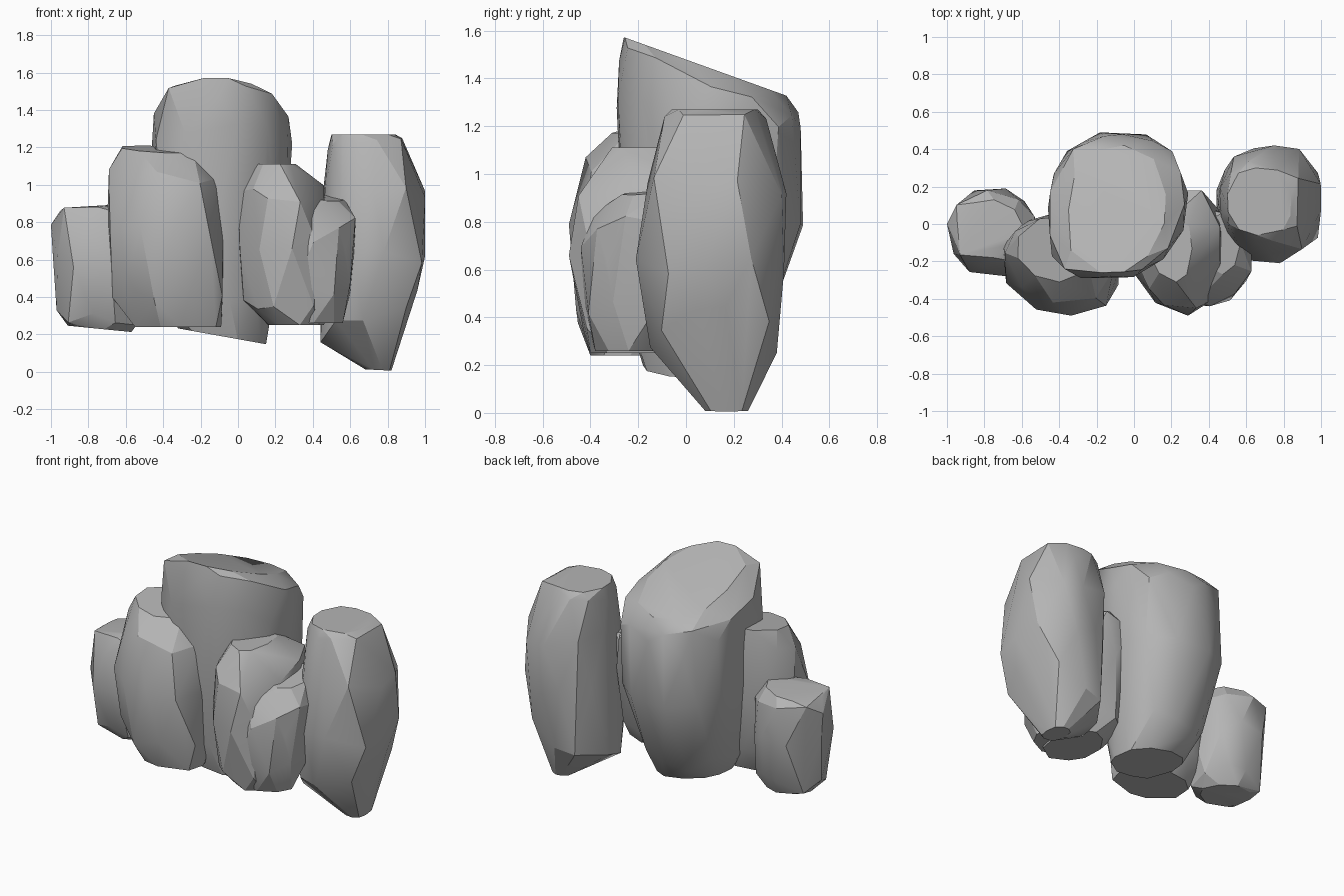
import bpy
import bmesh
import math
import random

cube = bpy.data.objects.get("Cube")
if cube:
    bpy.data.objects.remove(cube, do_unlink=True)

stone = bpy.data.materials.new("grey stone")
stone.use_nodes = True
GREY = (0.46, 0.46, 0.46, 1)
stone.diffuse_color = GREY
stone.node_tree.nodes["Principled BSDF"].inputs["Base Color"].default_value = GREY


def outline(rng, sides, phase, corners):
    """Irregular polygon in the -1..1 square.

    Corners gives the squareness of each quadrant, in the order
    back left-hand, back right-hand, front right-hand, front left-hand
    (as drawn in plan): 1 cuts the corner straight, 2 rounds it.
    """
    back_pos, back_neg, front_neg, front_pos = corners
    pts = []
    for i in range(sides):
        a = math.tau * (i + phase + rng.uniform(-0.2, 0.2)) / sides
        c, s = math.cos(a), math.sin(a)
        if s > 0:
            p = back_pos if c > 0 else back_neg
        else:
            p = front_pos if c > 0 else front_neg
        r = (abs(c) ** p + abs(s) ** p) ** (-1 / p)
        pts.append((r * c, r * s))
    fitted = []
    for axis in zip(*pts):
        lo, hi = min(axis), max(axis)
        fitted.append([2 * (v - lo) / (hi - lo) - 1 for v in axis])
    return zip(*fitted)


def rock(name, seed, sides, corners, rings):
    """Faceted boulder: hull of tilted rings (z, x0, x1, y0, y1, slope_x, slope_y)."""
    rng = random.Random(seed)
    bm = bmesh.new()
    for k, (z, x0, x1, y0, y1, *slopes) in enumerate(rings):
        slope_x, slope_y = slopes or (0, 0)
        middle = 0 < k < len(rings) - 1
        for u, v in outline(rng, sides, k / 2, corners):
            dx, dy = u * (x1 - x0) / 2, v * (y1 - y0) / 2
            chip = rng.uniform(-0.05, 0.05) if middle else 0
            bm.verts.new(((x0 + x1) / 2 + dx, (y0 + y1) / 2 + dy,
                          z + slope_x * dx + slope_y * dy + chip))
    hull = bmesh.ops.convex_hull(bm, input=bm.verts)
    loose = {g for g in hull["geom_interior"] + hull["geom_unused"]
             if isinstance(g, bmesh.types.BMVert)}
    bmesh.ops.delete(bm, geom=list(loose), context="VERTS")
    bmesh.ops.recalc_face_normals(bm, faces=bm.faces)
    mesh = bpy.data.meshes.new(name)
    bm.to_mesh(mesh)
    bm.free()
    mesh.materials.append(stone)
    ob = bpy.data.objects.new(name, mesh)
    bpy.context.collection.objects.link(ob)
    bpy.ops.object.select_all(action="DESELECT")
    ob.select_set(True)
    bpy.context.view_layer.objects.active = ob
    bpy.ops.object.shade_smooth_by_angle(angle=math.radians(22))


# Tall central boulder with its top sloping down to the back
rock("centre_boulder", 3, 11, (2.6, 2.2, 4, 1.8), [
    (0.19, -0.32, 0.15, -0.18, 0.2, -0.18, 0),
    (0.36, -0.4, 0.19, -0.24, 0.33),
    (0.8, -0.45, 0.26, -0.27, 0.49),
    (1.22, -0.46, 0.29, -0.29, 0.48, 0, -0.2),
    (1.38, -0.45, 0.27, -0.28, 0.47, 0, -0.3),
    (1.45, -0.35, 0.17, -0.26, 0.42, 0, -0.36)])

# Broad boulder at front, on the model's right
rock("front_right_boulder", 8, 9, (3, 2, 1.7, 3), [
    (0.24, -0.55, -0.09, -0.4, -0.04),
    (0.42, -0.67, -0.08, -0.46, 0.02),
    (0.75, -0.7, -0.08, -0.49, 0.06),
    (1.05, -0.69, -0.11, -0.42, 0.06, -0.1, 0.1),
    (1.19, -0.62, -0.22, -0.31, 0.04, -0.05, 0.1)])

# Small outer boulder
rock("outer_right_boulder", 5, 9, (1.7, 2, 1.8, 1.5), [
    (0.23, -0.91, -0.57, -0.18, 0.1, -0.1, 0),
    (0.3, -0.97, -0.53, -0.23, 0.15),
    (0.58, -0.99, -0.5, -0.28, 0.19),
    (0.83, -1, -0.53, -0.23, 0.18),
    (0.88, -0.95, -0.58, -0.18, 0.13, 0.1, 0)])

# Pair of fused boulders at front, on the model's left
rock("front_left_boulder", 11, 9, (3, 1.6, 1.5, 2.5), [
    (0.25, 0.16, 0.46, -0.4, 0.02),
    (0.38, 0.03, 0.48, -0.43, 0.1),
    (0.68, 0, 0.49, -0.49, 0.17),
    (0.95, 0, 0.46, -0.45, 0.18),
    (1.11, 0.09, 0.31, -0.31, 0.04)])
rock("front_left_shoulder", 14, 8, (1.5, 3, 2.5, 1.8), [
    (0.26, 0.22, 0.56, -0.38, -0.06),
    (0.45, 0.2, 0.6, -0.43, 0.03),
    (0.68, 0.2, 0.62, -0.44, 0.06),
    (0.83, 0.26, 0.63, -0.39, 0.08, 0, 0.1),
    (0.93, 0.38, 0.57, -0.27, 0.06, -0.1, 0.1)])

# Tall outer boulder tapering to a low foot
rock("outer_left_boulder", 21, 10, (3, 2.5, 2.3, 3), [
    (0.01, 0.68, 0.82, 0.08, 0.26, -0.05, 0),
    (0.3, 0.44, 0.96, -0.15, 0.38, 0.4, 0),
    (0.62, 0.45, 1, -0.21, 0.41),
    (0.96, 0.46, 1, -0.16, 0.42),
    (1.2, 0.48, 0.89, -0.09, 0.34),
    (1.27, 0.5, 0.84, -0.06, 0.3)])
